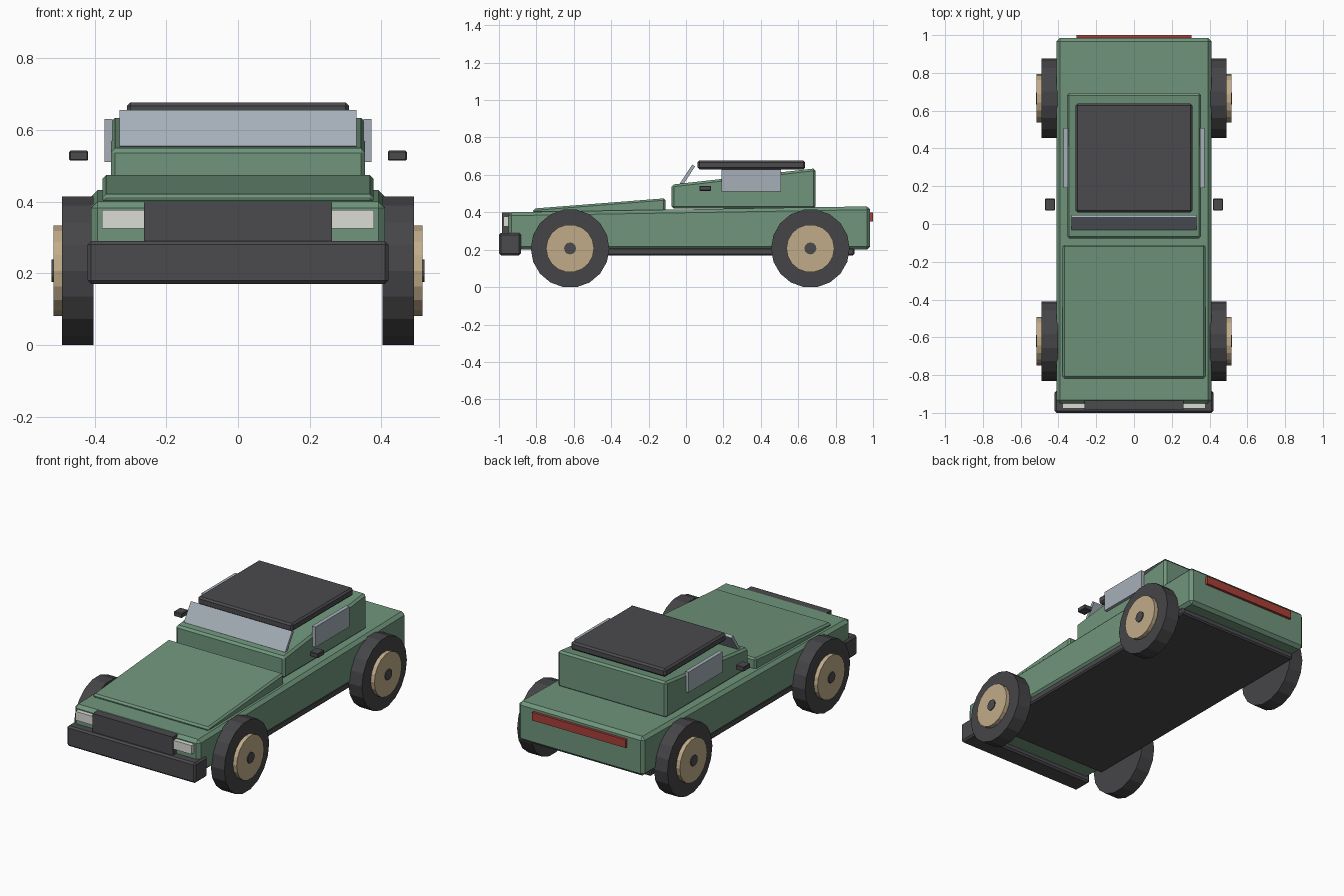
import bpy, bmesh
from math import radians
from mathutils import Matrix, Vector

if "Cube" in bpy.data.objects:
    bpy.data.objects.remove(bpy.data.objects["Cube"])


def material(name, rgb):
    m = bpy.data.materials.new(name)
    m.diffuse_color = (*rgb, 1)
    m.use_nodes = True
    m.node_tree.nodes["Principled BSDF"].inputs["Base Color"].default_value = m.diffuse_color
    return m


GREEN = material("green_paint", (0.16, 0.30, 0.20))
DARK = material("dark_trim", (0.07, 0.068, 0.075))
RUBBER = material("rubber", (0.06, 0.06, 0.065))
TAN = material("tan_rim", (0.53, 0.41, 0.25))
GLASS = material("glass", (0.38, 0.43, 0.48))
LAMP = material("lamp", (0.72, 0.72, 0.67))
RED = material("red_lamp", (0.40, 0.05, 0.04))


def finish(name, bm, mat, bevel=0.0):
    bmesh.ops.recalc_face_normals(bm, faces=bm.faces)
    me = bpy.data.meshes.new(name)
    bm.to_mesh(me)
    bm.free()
    me.materials.append(mat)
    ob = bpy.data.objects.new(name, me)
    bpy.context.collection.objects.link(ob)
    if bevel:
        mod = ob.modifiers.new("bevel", "BEVEL")
        mod.width = bevel
        mod.segments = 1
    return ob


def slab(name, half_width, profile, mat, bevel=0.0):
    """Side profile of (y, z) points, extruded across x."""
    bm = bmesh.new()
    face = bm.faces.new([bm.verts.new((-half_width, y, z)) for y, z in profile])
    ext = bmesh.ops.extrude_face_region(bm, geom=[face])
    verts = [v for v in ext["geom"] if isinstance(v, bmesh.types.BMVert)]
    bmesh.ops.translate(bm, verts=verts, vec=(2 * half_width, 0, 0))
    return finish(name, bm, mat, bevel)


def box(name, lo, hi, mat, bevel=0.0):
    lo, hi = Vector(lo), Vector(hi)
    bm = bmesh.new()
    bmesh.ops.create_cube(bm, size=1, matrix=Matrix.Translation((lo + hi) / 2)
                          @ Matrix.Diagonal((*(hi - lo), 1)))
    return finish(name, bm, mat, bevel)


def side_box(name, side, x0, x1, y0, y1, z0, z1, mat, bevel=0.0):
    a, b = sorted((side * x0, side * x1))
    return box(name, (a, y0, z0), (b, y1, z1), mat, bevel)


def disc(name, side, x0, x1, y, z, radius, sides, mat):
    """Cylinder with its axis along x."""
    bm = bmesh.new()
    bmesh.ops.create_cone(
        bm, cap_ends=True, segments=sides, radius1=radius, radius2=radius, depth=x1 - x0,
        matrix=Matrix.Translation((side * (x0 + x1) / 2, y, z))
        @ Matrix.Rotation(radians(90), 4, "Y"))
    return finish(name, bm, mat)


# Lower body, hood and cabin
slab("body", 0.41, [(-0.95, 0.20), (0.985, 0.20), (0.985, 0.432), (-0.95, 0.40)], GREEN, 0.018)
slab("hood", 0.378, [(-0.817, 0.395), (-0.11, 0.395), (-0.11, 0.475), (-0.817, 0.42)], GREEN, 0.01)
slab("cabin", 0.355, [(-0.077, 0.42), (0.693, 0.42), (0.693, 0.635), (-0.077, 0.548)], GREEN, 0.012)
box("roof", (-0.31, 0.062, 0.63), (0.31, 0.637, 0.677), DARK, 0.01)
box("underbody", (-0.40, -0.76, 0.17), (0.40, 0.90, 0.212), DARK, 0.008)

# Raked windshield
shield = box("windshield", (-0.331, -0.009, -0.06), (0.331, 0.009, 0.06), GLASS)
shield.location = (0, 0.008, 0.60)
shield.rotation_euler.x = radians(-33)

# Front and rear trim
box("bumper", (-0.42, -1.0, 0.17), (0.42, -0.882, 0.29), DARK, 0.01)
box("grille", (-0.262, -0.983, 0.27), (0.262, -0.93, 0.398), DARK)
box("tail_light", (-0.305, 0.97, 0.352), (0.305, 1.0, 0.40), RED)

# Parts on both sides
for side, label in ((-1, "left"), (1, "right")):
    side_box(f"headlight_{label}", side, 0.25, 0.379, -0.976, -0.93, 0.325, 0.377, LAMP)
    side_box(f"side_window_{label}", side, 0.35, 0.373, 0.19, 0.508, 0.51, 0.63, GLASS)
    side_box(f"mirror_{label}", side, 0.418, 0.471, 0.072, 0.134, 0.515, 0.542, DARK, 0.003)
    for end, y in (("front", -0.62), ("rear", 0.665)):
        tag = f"{end}_{label}"
        disc(f"tyre_{tag}", side, 0.403, 0.491, y, 0.207, 0.21, 18, RUBBER)
        disc(f"rim_{tag}", side, 0.42, 0.515, y, 0.207, 0.128, 18, TAN)
        disc(f"hub_{tag}", side, 0.43, 0.52, y, 0.207, 0.032, 12, DARK)
